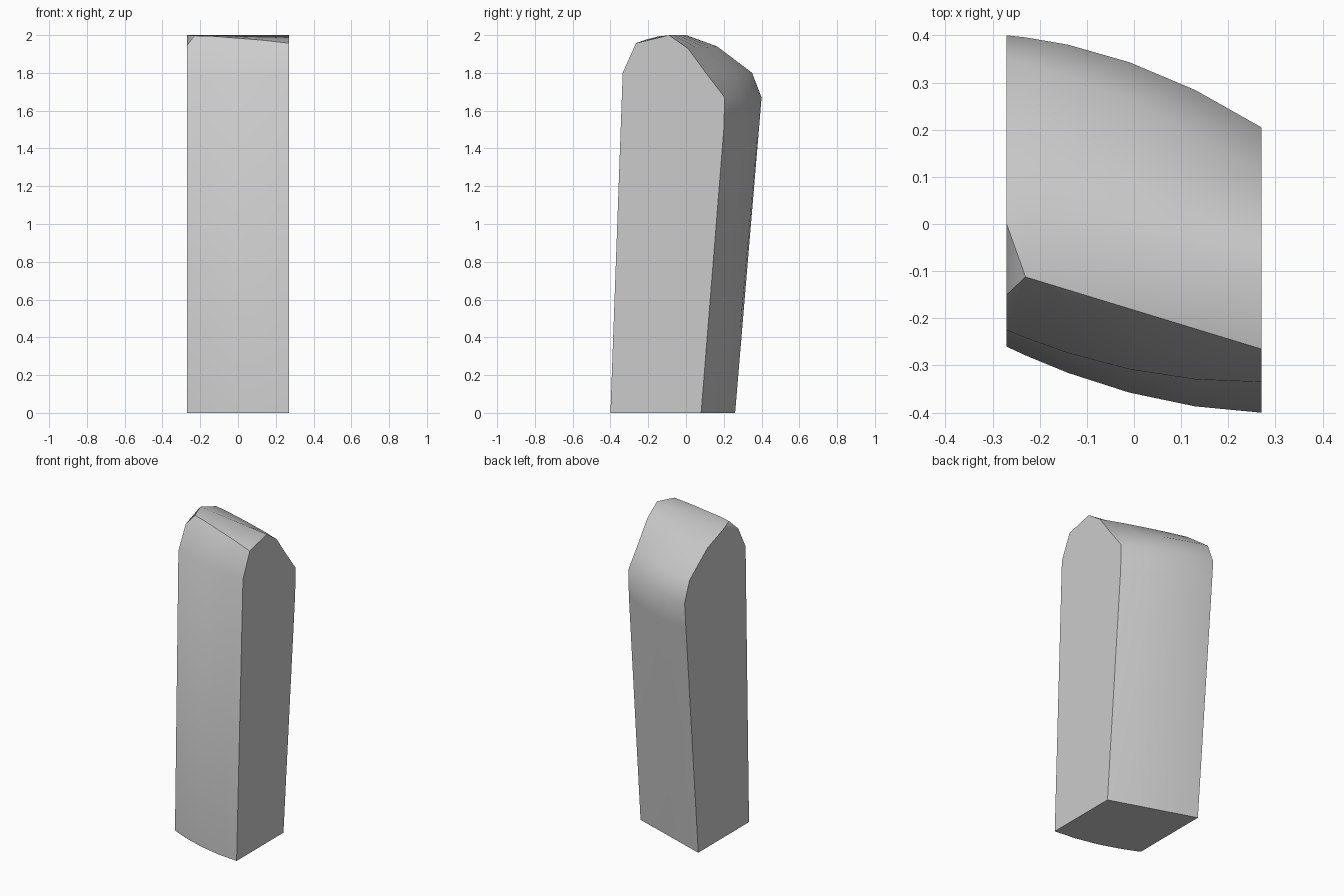
import bpy
import bmesh
from math import radians

cube = bpy.data.objects.get("Cube")
if cube:
    bpy.data.objects.remove(cube, do_unlink=True)

# Lengthwise edges: (y, z) at the -x end, (y, z) at the +x end, bulge in y midway
ROWS = {
    "front_base": ((-0.26, 0), (-0.40, 0), -0.03),
    "front_shoulder": ((-0.225, 1.8), (-0.335, 1.8), -0.03),
    "crease": ((-0.10, 2.0), (-0.265, 1.957), 0),
    "ridge": ((0, 2.0), (-0.09, 2.0), 0),
    "back_slope": ((0.165, 1.94), (0.01, 1.93), 0.01),
    "back_shoulder": ((0.35, 1.8), (0.105, 1.8), 0.03),
    "back_brow": ((0.40, 1.67), (0.205, 1.67), 0.037),
    "back_upper": ((0.386, 1.5), (0.20, 1.5), 0.034),
    "back_base": ((0.26, 0), (0.08, 0), 0),
}
HALF = 0.27
STATIONS = (-HALF, -0.23, -0.14, -0.01, 0.13, HALF)


def row_point(start, end, bulge, x):
    t = (x + HALF) / (2 * HALF)
    y = start[0] + (end[0] - start[0]) * t + bulge * 4 * t * (1 - t)
    z = start[1] + (end[1] - start[1]) * t
    return x, y, z


bm = bmesh.new()
grid = [[bm.verts.new(row_point(*row, x)) for x in STATIONS] for row in ROWS.values()]
names = list(ROWS)
crease = grid[names.index("crease")]
ridge = grid[names.index("ridge")]

# The crease bows slightly upward and its -x end is chipped down
for v in crease[2:-1]:
    v.co.z += 0.005
crease[0].co = (-HALF, -0.15, 1.945)

# Long faces around the block, including the base
for i, row in enumerate(grid):
    following = grid[(i + 1) % len(grid)]
    for k in range(len(STATIONS) - 1):
        quad = (row[k], row[k + 1], following[k + 1], following[k])
        if row is crease and k == 0:
            bm.faces.new((quad[0], quad[1], quad[3]))
            bm.faces.new((quad[1], quad[2], quad[3]))
        else:
            bm.faces.new(quad)

# Flat ends
for k in (0, -1):
    bm.faces.new([row[k] for row in grid])

bmesh.ops.recalc_face_normals(bm, faces=bm.faces)

# Hard edges along the front crease and around the chip
for a, b in list(zip(crease, crease[1:])) + [(crease[1], ridge[0])]:
    bm.edges.get((a, b)).smooth = False

mesh = bpy.data.meshes.new("stone_block")
bm.to_mesh(mesh)
bm.free()
block = bpy.data.objects.new("stone_block", mesh)
bpy.context.collection.objects.link(block)

# Plain grey material
grey = bpy.data.materials.new("light_grey")
grey.use_nodes = True
color = (0.6, 0.6, 0.6, 1)
grey.diffuse_color = color
grey.node_tree.nodes["Principled BSDF"].inputs["Base Color"].default_value = color
mesh.materials.append(grey)

bpy.ops.object.select_all(action="DESELECT")
block.select_set(True)
bpy.context.view_layer.objects.active = block
bpy.ops.object.shade_smooth_by_angle(angle=radians(50))
